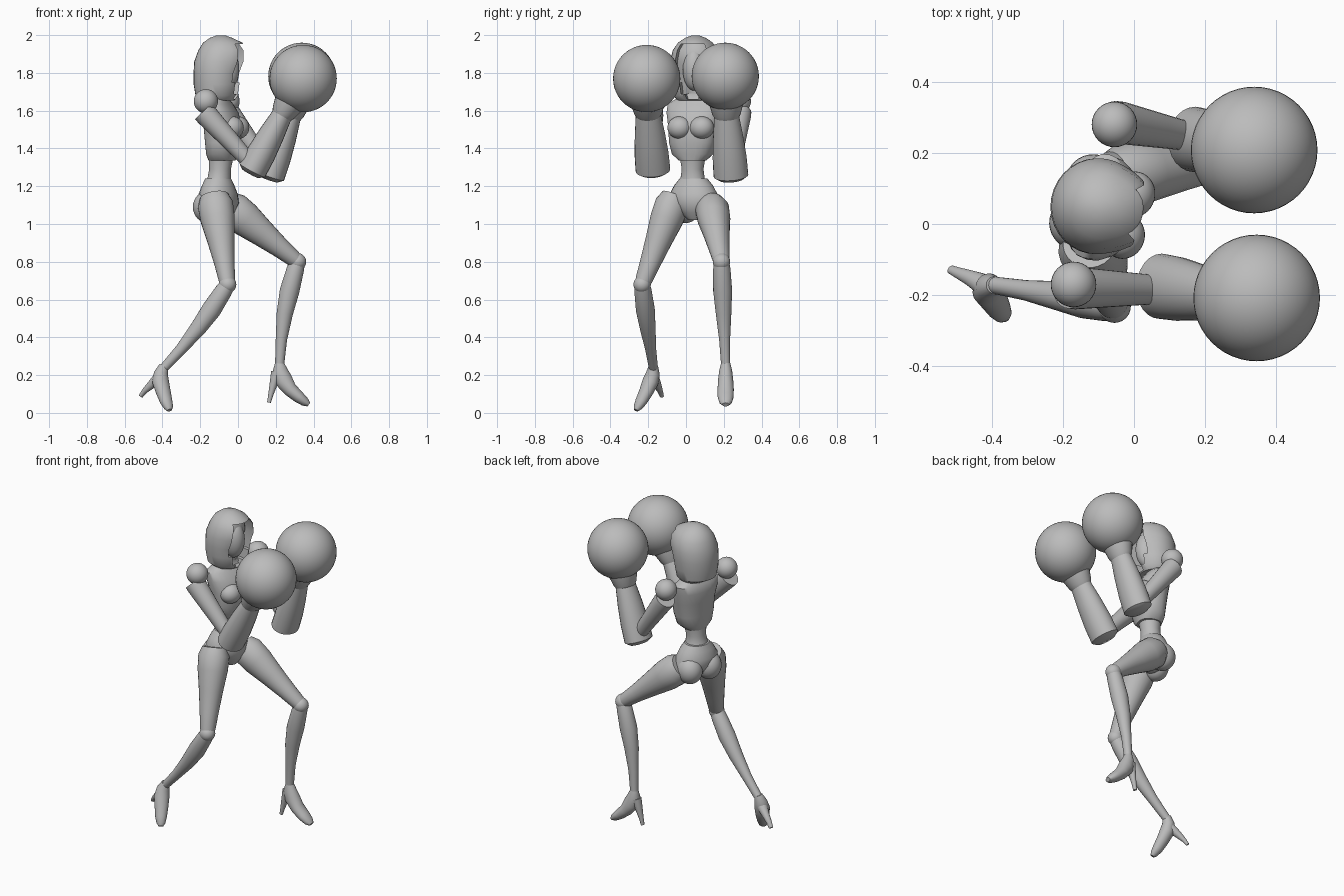
import bpy, bmesh, math
from mathutils import Vector, Matrix

old = bpy.data.objects.get("Cube")
if old:
    bpy.data.objects.remove(old, do_unlink=True)

grey = bpy.data.materials.new("plain_grey")
grey.use_nodes = True
GREY = (0.5, 0.5, 0.5, 1)
grey.diffuse_color = GREY
grey.node_tree.nodes["Principled BSDF"].inputs["Base Color"].default_value = GREY


def finish(name, bm, angle=40):
    bmesh.ops.recalc_face_normals(bm, faces=bm.faces[:])
    mesh = bpy.data.meshes.new(name)
    bm.to_mesh(mesh)
    bm.free()
    obj = bpy.data.objects.new(name, mesh)
    bpy.context.collection.objects.link(obj)
    mesh.materials.append(grey)
    bpy.ops.object.select_all(action="DESELECT")
    obj.select_set(True)
    bpy.context.view_layer.objects.active = obj
    bpy.ops.object.shade_smooth_by_angle(angle=math.radians(angle))
    return obj


def loft_mesh(path, side, segs=24, power=1.0, flat=False):
    """Elliptical rings (x, y, z, half width along side, half depth)."""
    bm = bmesh.new()
    pts = [Vector(p[:3]) for p in path]
    rings = []
    for i, p in enumerate(path):
        t = (pts[min(i + 1, len(pts) - 1)] - pts[max(i - 1, 0)]).normalized()
        if flat:
            t = Vector((0, 0, 1))
        s = Vector(side)
        s = (s - t * s.dot(t)).normalized()
        u = s.cross(t)
        ring = []
        for k in range(segs):
            a = math.tau * k / segs
            c, d = math.cos(a), math.sin(a)
            c = math.copysign(abs(c) ** power, c)
            d = math.copysign(abs(d) ** power, d)
            ring.append(bm.verts.new(pts[i] + s * c * p[3] + u * d * p[4]))
        rings.append(ring)
    for r0, r1 in zip(rings, rings[1:]):
        for k in range(segs):
            n = (k + 1) % segs
            bm.faces.new((r0[k], r0[n], r1[n], r1[k]))
    bm.faces.new(rings[0][::-1])
    bm.faces.new(rings[-1])
    return bm


def loft(name, path, side, **kw):
    return finish(name, loft_mesh(path, side, **kw))


def ball(name, loc, size, yaw=0, segs=32):
    size = size if isinstance(size, tuple) else (size,) * 3
    bm = bmesh.new()
    m = Matrix.LocRotScale(Vector(loc), Matrix.Rotation(yaw, 3, "Z"), Vector(size))
    bmesh.ops.create_uvsphere(bm, u_segments=segs, v_segments=segs // 2, radius=1, matrix=m)
    return finish(name, bm)


def across(yaw):
    return Vector((-math.sin(yaw), math.cos(yaw), 0))


CHEST, HIPS, HEAD = (math.radians(a) for a in (-14, -22, -10))

# Ribcage, with a stepped lower edge above a slim waist
loft("torso", [(-.085, .035, 1.335, .07, .07), (-.085, .035, 1.37, .11, .08),
               (-.08, .035, 1.43, .125, .09), (-.08, .04, 1.52, .135, .098),
               (-.095, .045, 1.59, .15, .09), (-.105, .05, 1.635, .15, .07),
               (-.105, .05, 1.665, .10, .05), (-.10, .05, 1.69, .045, .045)],
     across(CHEST), power=.85, flat=True)
for name, s in (("right_bust", -1), ("left_bust", 1)):
    ball(name, Vector((-.015, .025, 1.51)) + across(CHEST) * s * .06, (.06, .065, .06), CHEST)
loft("neck", [(-.11, .05, 1.64, .045, .045), (-.09, .05, 1.76, .045, .045)], across(HEAD))
loft("waist", [(-.11, .04, 1.17, .095, .08), (-.10, .035, 1.24, .065, .062),
               (-.095, .035, 1.29, .058, .058), (-.09, .035, 1.35, .068, .065)],
     across(HIPS), flat=True)
loft("pelvis", [(-.085, .05, 1.02, .035, .035), (-.095, .05, 1.06, .085, .075),
                (-.10, .045, 1.11, .135, .10), (-.105, .04, 1.16, .13, .098),
                (-.105, .04, 1.205, .105, .082), (-.105, .04, 1.24, .075, .068)],
     across(HIPS), flat=True)
for name, s in (("right_buttock", -1), ("left_buttock", 1)):
    ball(name, Vector((-.135, .06, 1.09)) + across(HIPS) * s * .065, (.08, .075, .085), HIPS)

# Hood: a rounded shell whose front faces are sunk to make the face opening
bm = loft_mesh([(-.10, .05, 1.655, .095, .08), (-.11, .05, 1.68, .12, .115),
                (-.11, .05, 1.74, .13, .125), (-.105, .05, 1.80, .135, .13),
                (-.10, .05, 1.86, .135, .132), (-.09, .05, 1.92, .12, .12),
                (-.09, .05, 1.96, .092, .095), (-.09, .05, 1.985, .055, .06),
                (-.09, .05, 1.998, .02, .025)], across(HEAD), segs=32, flat=True)
ahead = Vector((math.cos(HEAD), math.sin(HEAD), 0))
for v in bm.verts:  # the rim leans forward towards the brow
    d = (v.co - Vector((-.1, .05, v.co.z))).dot(ahead)
    if d > .05 and 1.8 < v.co.z < 1.97:
        v.co += ahead * .018 * min(1, (d - .05) / .05)
bm.normal_update()
bmesh.ops.recalc_face_normals(bm, faces=bm.faces[:])
front = []
for f in bm.faces:
    c = f.calc_center_median()
    reach = .086 - .06 * max(0, (1.74 - c.z) / .1)
    if 1.66 < c.z < 1.95 and f.normal.dot(ahead) > .45 \
            and abs((c - Vector((-.1, .05, c.z))).dot(across(HEAD))) < reach:
        front.append(f)
bmesh.ops.inset_region(bm, faces=front, thickness=.008, use_even_offset=True)
res = bmesh.ops.extrude_face_region(bm, geom=front)
bmesh.ops.delete(bm, geom=front, context="FACES")
bmesh.ops.translate(bm, vec=-ahead * .07,
                    verts=[g for g in res["geom"] if isinstance(g, bmesh.types.BMVert)])
finish("hood", bm, 35)
ball("face", (-.065, .045, 1.82), (.072, .062, .115), HEAD)

# Arms: shoulder ball, tapered upper arm, flared forearm, round glove
arms = {
    "right": ((-.17, -.17, 1.65), (-.165, -.18, 1.575), (.07, -.185, 1.32),
              (.075, -.175, 1.285), (.235, -.2, 1.58), (.345, -.208, 1.77)),
    "left": ((-.055, .28, 1.65), (-.04, .285, 1.575), (.16, .245, 1.30),
             (.17, .238, 1.255), (.28, .215, 1.57), (.338, .208, 1.782)),
}
for side, (shoulder, top, elbow, cuff, wrist, fist) in arms.items():
    ball(side + "_shoulder", shoulder, .064)
    top, elbow, cuff, wrist, fist = map(Vector, (top, elbow, cuff, wrist, fist))
    mid = top.lerp(elbow, .5)
    loft(side + "_upper_arm", [(*top.lerp(elbow, -.08), .058, .06), (*top, .06, .06),
                               (*mid, .05, .05), (*elbow, .04, .04)], (0, 1, 0))
    loft(side + "_forearm", [(*cuff.lerp(wrist, -.06), .065, .05), (*cuff, .092, .078),
                             (*cuff.lerp(wrist, .3), .09, .077),
                             (*cuff.lerp(wrist, .65), .08, .068), (*wrist, .066, .054)], (0, 1, 0))
    loft(side + "_glove_cuff", [(*wrist.lerp(fist, -.08), .06, .05),
                                (*wrist.lerp(fist, .05), .075, .065),
                                (*wrist.lerp(fist, .3), .09, .08)], (0, 1, 0))
    ball(side + "_glove", fist, .178, segs=48)

# Legs: thigh, knee ball and shin
legs = {
    "right": ((-.125, -.06, 1.14), (-.055, -.232, .68), (-.395, -.172, .235), HIPS),
    "left": ((-.055, .135, 1.10), (.315, .188, .80), (.22, .21, .25), math.radians(3)),
}
for side, (hip, knee, ankle, yaw) in legs.items():
    hip, knee, ankle = map(Vector, (hip, knee, ankle))
    thigh = [(-.02, .07, .075), (.08, .09, .095), (.25, .087, .092), (.5, .07, .072),
             (.75, .056, .054), (.94, .046, .044), (1, .04, .038)]
    shin = [(0, .04, .04), (.07, .046, .046), (.28, .05, .052), (.5, .041, .043),
            (.75, .029, .03), (1, .024, .024)]
    loft(side + "_thigh", [(*hip.lerp(knee, t), a, b) for t, a, b in thigh], across(yaw))
    ball(side + "_knee", knee, .046)
    bow = Vector((.02, 0, 0)) if side == "left" else Vector((-.012, 0, .012))
    loft(side + "_shin", [(*(knee.lerp(ankle, t) - bow * math.sin(math.pi * t)), a, b)
                          for t, a, b in shin], across(yaw))

# High-heeled feet
loft("left_foot", [(.22, .21, .265, .024, .024), (.222, .21, .225, .034, .04),
                   (.24, .21, .175, .04, .048), (.275, .21, .125, .043, .038),
                   (.32, .21, .085, .042, .032), (.355, .21, .058, .034, .024),
                   (.375, .21, .044, .018, .012)], (0, 1, 0))
loft("left_heel", [(.205, .21, .215, .03, .03), (.186, .208, .145, .022, .02),
                   (.172, .206, .09, .014, .013), (.164, .205, .055, .012, .01)], (0, 1, 0))
toe_side = (.75, .45, 0)
loft("right_foot", [(-.393, -.172, .25, .024, .024), (-.408, -.175, .21, .038, .036),
                    (-.41, -.188, .165, .045, .042), (-.395, -.212, .11, .04, .036),
                    (-.38, -.238, .06, .034, .03), (-.368, -.256, .03, .026, .022),
                    (-.362, -.265, .014, .014, .012)], toe_side)
loft("right_heel", [(-.42, -.172, .185, .032, .03), (-.46, -.152, .148, .022, .022),
                    (-.495, -.137, .115, .016, .014), (-.515, -.128, .088, .013, .01)], toe_side)
